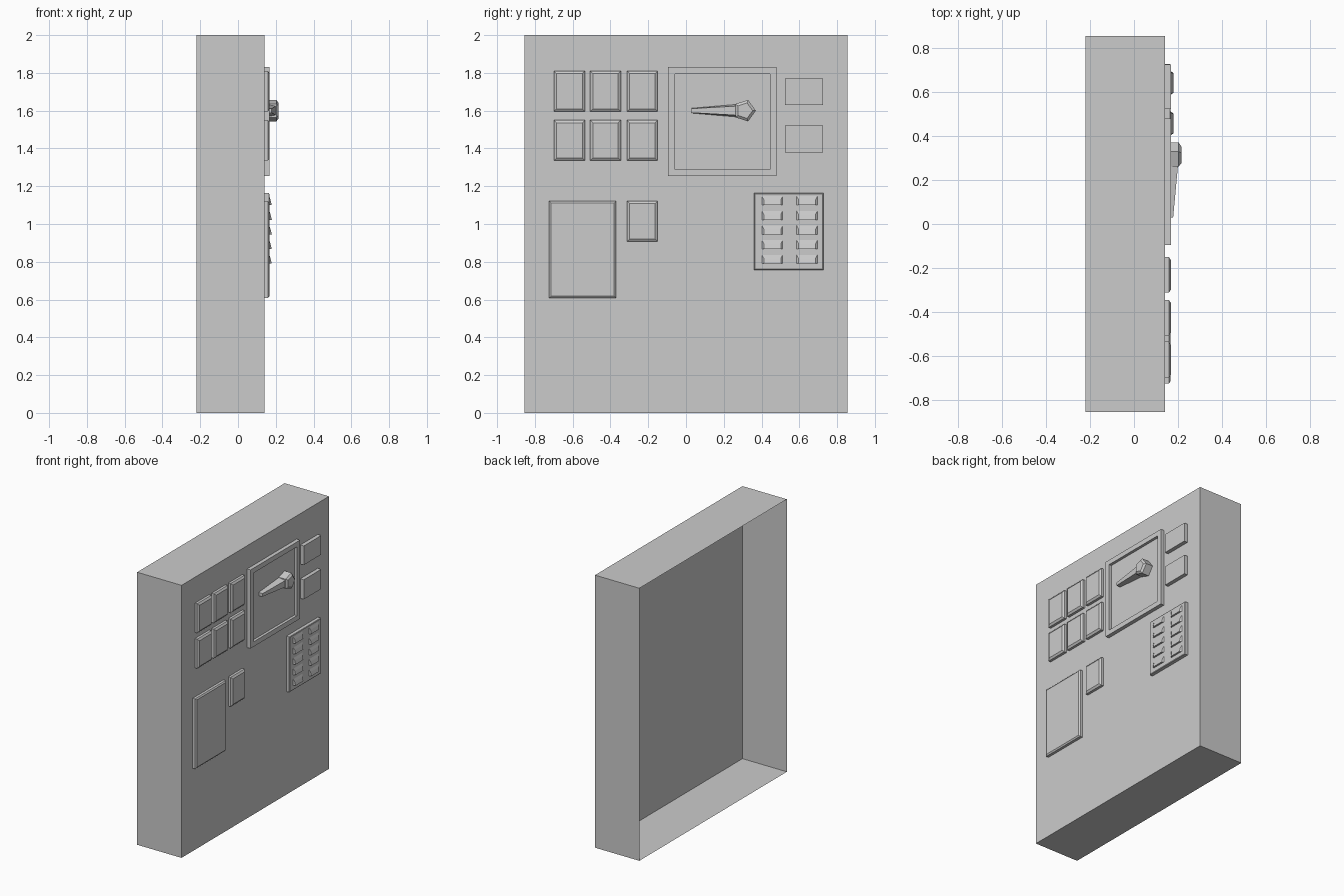
import bpy
import math

if "Cube" in bpy.data.objects:
    bpy.data.objects.remove(bpy.data.objects["Cube"])

FACE = 0.14  # x of the front surface of the panel


def loft(name, loops):
    """Skin a series of equal-sized point loops, closing only the last one."""
    n = len(loops[0])
    verts = [p for loop in loops for p in loop]
    faces = []
    for k in range(len(loops) - 1):
        a, b = k * n, (k + 1) * n
        for i in range(n):
            j = (i + 1) % n
            faces.append((a + i, a + j, b + j, b + i))
    faces.append(tuple(range((len(loops) - 1) * n, len(loops) * n)))
    mesh = bpy.data.meshes.new(name)
    mesh.from_pydata(verts, [], faces)
    obj = bpy.data.objects.new(name, mesh)
    bpy.context.collection.objects.link(obj)
    return obj


def rect(x, y0, y1, z0, z1, inset=0.0):
    y0, y1, z0, z1 = y0 + inset, y1 - inset, z0 + inset, z1 - inset
    return [(x, y0, z0), (x, y1, z0), (x, y1, z1), (x, y0, z1)]


def plate(name, y0, y1, z0, z1, height=0.028, bevel=0.0):
    """Raised plate with an optional chamfered rim."""
    area = (y0, y1, z0, z1)
    loops = [rect(FACE, *area), rect(FACE + height - bevel * 0.7, *area)]
    if bevel:
        loops.append(rect(FACE + height, *area, inset=bevel))
    return loft(name, loops)


def ngon(x, y, z, r, sides):
    return [(x, y + r * math.cos(math.tau * i / sides),
             z + r * math.sin(math.tau * i / sides)) for i in range(sides)]


# Cabinet shell, open at the back
body = (-0.855, 0.855, 0.0, 2.0)
loft("cabinet_shell", [rect(-0.22, *body), rect(FACE, *body)])

# Buttons: two rows of three, plus a single one below
columns = [(-0.70, -0.535), (-0.507, -0.345), (-0.312, -0.15)]
for z0 in (1.335, 1.595):
    for y0, y1 in columns:
        plate("button", y0, y1, z0, z0 + 0.215, bevel=0.014)
plate("lower_button", -0.312, -0.15, 0.907, 1.122, bevel=0.014)

# Large cover plate and two small label plates
plate("cover_plate", -0.725, -0.37, 0.608, 1.122, height=0.026, bevel=0.01)
plate("label_plate_upper", 0.523, 0.725, 1.63, 1.77)
plate("label_plate_lower", 0.523, 0.725, 1.378, 1.522)

# Dial frame with a recessed floor
frame = (-0.095, 0.48, 1.253, 1.83)
loft("dial_frame", [rect(FACE, *frame), rect(0.168, *frame),
                    rect(0.168, *frame, inset=0.036),
                    rect(0.148, *frame, inset=0.036)])

# Dial lever: tapering pointer and five-sided hub
ZC = 1.60
loft("lever_pointer", [
    [(0.148, 0.03, ZC - 0.013), (0.148, 0.30, ZC - 0.036),
     (0.148, 0.30, ZC + 0.036), (0.148, 0.03, ZC + 0.013)],
    [(0.178, 0.03, ZC - 0.011), (0.203, 0.30, ZC - 0.026),
     (0.203, 0.30, ZC + 0.026), (0.178, 0.03, ZC + 0.011)]])
loft("lever_hub", [ngon(0.148, 0.31, ZC, 0.06, 5),
                   ngon(0.203, 0.31, ZC, 0.06, 5),
                   ngon(0.215, 0.31, ZC, 0.043, 5)])

# Vent plate with two columns of downward-facing louvres
plate("vent_plate", 0.36, 0.727, 0.757, 1.163, height=0.026, bevel=0.004)
X = FACE + 0.026
for yc in (0.457, 0.641):
    for row in range(5):
        z = 0.79 + row * 0.0775
        loft("louvre", [
            rect(X, yc - 0.055, yc + 0.055, z, z + 0.047),
            [(X + 0.013, yc - 0.045, z), (X + 0.013, yc + 0.045, z),
             (X + 0.006, yc + 0.045, z + 0.028), (X + 0.006, yc - 0.045, z + 0.028)]])
